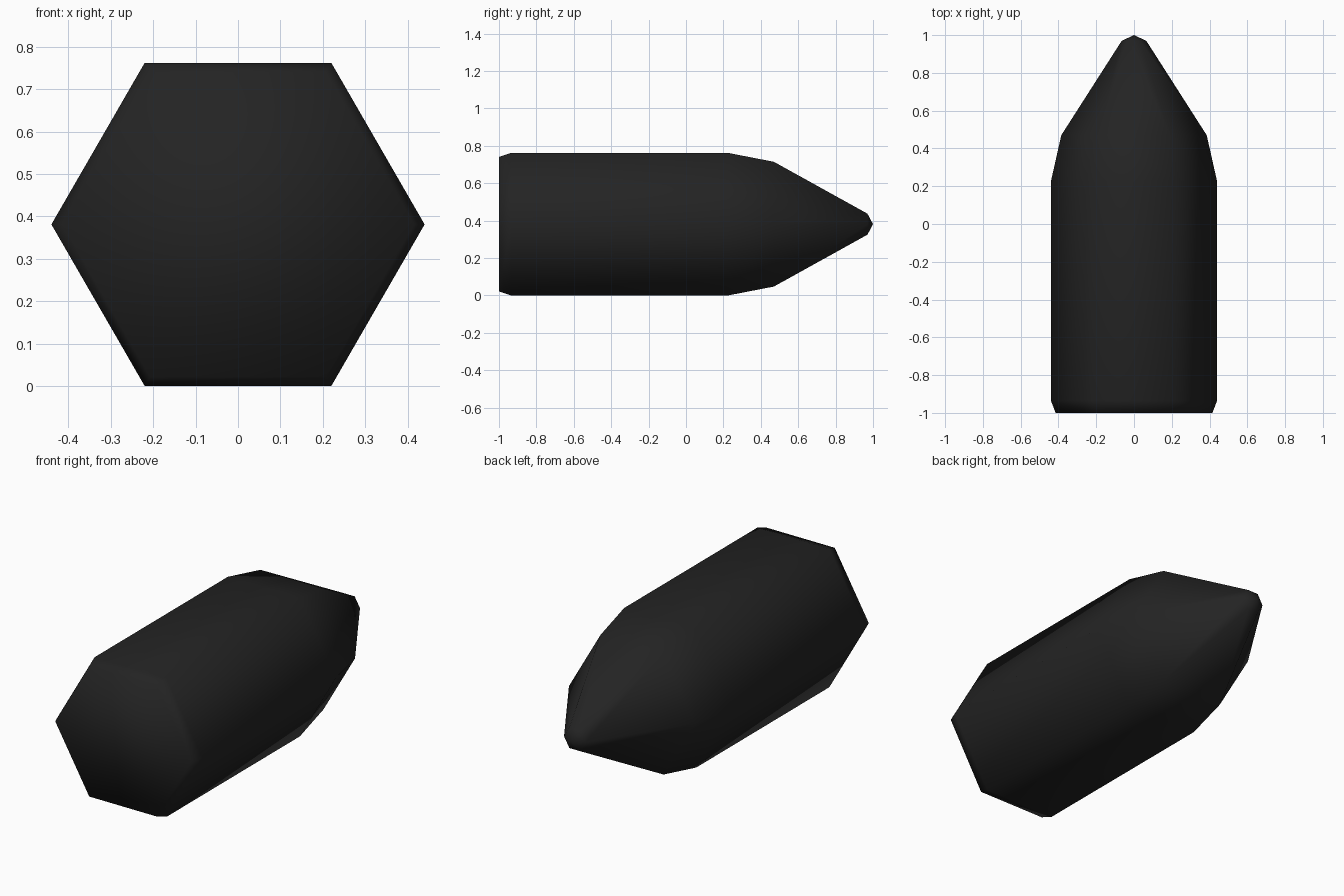
import bpy, bmesh, math

if "Cube" in bpy.data.objects:
    bpy.data.objects.remove(bpy.data.objects["Cube"])

# Flat near-black colour
mat = bpy.data.materials.new("black")
mat.diffuse_color = (0.017, 0.017, 0.017, 1)
mat.use_nodes = True
mat.node_tree.nodes["Principled BSDF"].inputs["Base Color"].default_value = mat.diffuse_color

R = 0.44
CZ = R * math.sin(math.pi / 3)   # flat side rests on z = 0

# Profile along y: (position, hexagon radius)
PROFILE = [(-1.0, 0.415), (-0.935, R), (0.225, R), (0.47, 0.385), (0.97, 0.065)]

bm = bmesh.new()
rings = []
for y, r in PROFILE:
    rings.append([bm.verts.new((r * math.cos(i * math.pi / 3), y,
                                CZ + r * math.sin(i * math.pi / 3))) for i in range(6)])

# Side walls
for a, b in zip(rings, rings[1:]):
    for i in range(6):
        j = (i + 1) % 6
        bm.faces.new((a[i], a[j], b[j], b[i]))

# Flat base and pointed tip
bm.faces.new(rings[0])
tip = bm.verts.new((0, 1.0, CZ))
for i in range(6):
    bm.faces.new((rings[-1][i], rings[-1][(i + 1) % 6], tip))

bmesh.ops.recalc_face_normals(bm, faces=bm.faces)
for f in bm.faces:
    f.smooth = True
me = bpy.data.meshes.new("bullet_body")
bm.to_mesh(me)
bm.free()
me.materials.append(mat)
ob = bpy.data.objects.new("bullet_body", me)
bpy.context.collection.objects.link(ob)
